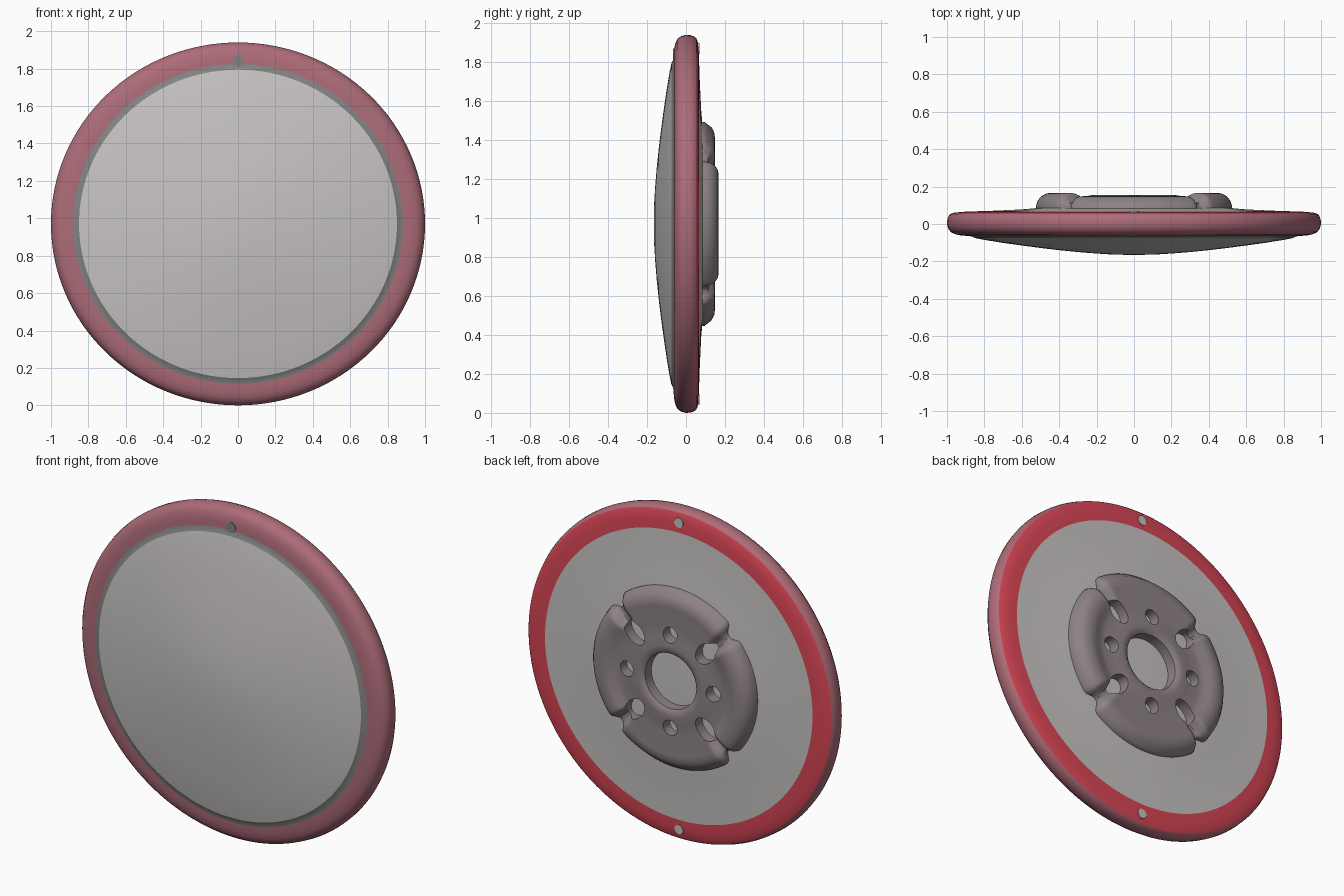
import bpy, bmesh, math
from mathutils import Matrix

if "Cube" in bpy.data.objects:
    bpy.data.objects.remove(bpy.data.objects["Cube"])

CZ, SQ = 0.97, 0.97  # centre height, slight vertical squash


def material(name, rgb):
    m = bpy.data.materials.new(name)
    m.diffuse_color = (*rgb, 1)
    m.use_nodes = True
    m.node_tree.nodes["Principled BSDF"].inputs["Base Color"].default_value = m.diffuse_color
    return m


LIGHT = material("light grey", (0.57, 0.55, 0.54))
DARK = material("dark grey", (0.23, 0.225, 0.225))
PINK = material("dusty pink", (0.42, 0.15, 0.19))
RED = material("red", (0.68, 0.06, 0.09))
MAUVE = material("mauve grey", (0.27, 0.225, 0.235))


def finish(name, bm, mat):
    me = bpy.data.meshes.new(name)
    bm.to_mesh(me)
    bm.free()
    ob = bpy.data.objects.new(name, me)
    bpy.context.collection.objects.link(ob)
    me.materials.append(mat)
    return ob


def smooth(ob, angle=40):
    bpy.ops.object.select_all(action='DESELECT')
    ob.select_set(True)
    bpy.context.view_layer.objects.active = ob
    bpy.ops.object.shade_smooth_by_angle(angle=math.radians(angle))


def lathe(name, profile, mat, steps=128, closed=False, warp=None):
    """Turn (radius, y) points around the y axis."""
    bm = bmesh.new()
    rings = []
    for r, y in profile:
        ring = []
        for k in range(steps):
            a = 2 * math.pi * k / steps
            rr, yy = warp(r, y, a) if warp else (r, y)
            ring.append(bm.verts.new((rr * math.cos(a), yy, CZ + SQ * rr * math.sin(a))))
        rings.append(ring)
    n = len(rings)
    for i in range(n if closed else n - 1):
        p, q = rings[i], rings[(i + 1) % n]
        for k in range(steps):
            j = (k + 1) % steps
            bm.faces.new((p[k], q[k], q[j], p[j]))
    bmesh.ops.remove_doubles(bm, verts=bm.verts, dist=1e-5)
    return finish(name, bm, mat)


def cylinder(name, x, y, z, rx, rz, depth, mat, turn=0):
    """Cylinder along y with an oval section, turned in the disc plane."""
    bm = bmesh.new()
    m = (Matrix.Translation((x, y, z)) @ Matrix.Rotation(-turn, 4, 'Y')
         @ Matrix.Diagonal((rx, 1, rz, 1)) @ Matrix.Rotation(math.pi / 2, 4, 'X'))
    bmesh.ops.create_cone(bm, cap_ends=True, segments=32, radius1=1, radius2=1,
                          depth=depth, matrix=m)
    return finish(name, bm, mat)


# Front dome, groove, rim, back trim and back plate
smooth(lathe("front_dome", [(0, -.165), (.1, -.164), (.2, -.158), (.3, -.15), (.4, -.14),
                            (.5, -.128), (.6, -.115), (.7, -.101), (.8, -.085), (.85, -.075)], LIGHT))
smooth(lathe("front_groove", [(.85, -.075), (.865, -.067), (.882, -.064)], DARK))
smooth(lathe("rim", [(.882, -.064), (.92, -.062), (.955, -.055), (.98, -.043), (.994, -.024),
                     (1, 0), (.998, .025), (.99, .045), (.982, .053)], PINK), 60)
smooth(lathe("back_trim", [(.982, .053), (.965, .06), (.92, .065), (.868, .067)], RED), 60)
smooth(lathe("back_plate", [(.868, .067), (.75, .071), (.6, .078), (.52, .085), (0, .085)], LIGHT))


# Hub: raised ring split into four lobes by diagonal notches
def lobes(r, y, a):
    d = abs((a % (math.pi / 2)) - math.pi / 4)
    t = min(max((d - .02) / .1, 0), 1)
    f = t * t * (3 - 2 * t)
    if r > .37:
        if abs(math.sin(a)) > abs(math.cos(a)):
            r += .015 * f
            if y > .1:
                y -= .018 * f
        if y > .11:
            y = .112 + (y - .112) * f
        if r > .46:
            r = .46 + (r - .46) * (.35 + .65 * f)
    return r, y


hub = lathe("hub", [(.525, .07), (.525, .095), (.515, .125), (.495, .15), (.465, .164),
                    (.43, .167), (.395, .162), (.365, .148), (.33, .144), (.26, .149),
                    (.21, .156), (.18, .153), (.166, .142), (.164, .07)],
            MAUVE, steps=192, closed=True, warp=lobes)

# Bolt holes on the axes, oval slots on the diagonals
for i in range(8):
    a = i * math.pi / 4
    rad, rx, rz = (.28, .045, .045) if i % 2 == 0 else (.325, .075, .052)
    cut = cylinder("hole_cutter", rad * math.cos(a), .13, CZ + SQ * rad * math.sin(a),
                   rx, rz, .3, MAUVE, a)
    cut.hide_render = True
    mod = hub.modifiers.new("hole", 'BOOLEAN')
    mod.operation, mod.solver, mod.object = 'DIFFERENCE', 'EXACT', cut
    bpy.ops.object.select_all(action='DESELECT')
    hub.select_set(True)
    bpy.context.view_layer.objects.active = hub
    bpy.ops.object.modifier_apply(modifier=mod.name)
    bpy.data.objects.remove(cut, do_unlink=True)
smooth(hub, 45)

# Small grey marks: two on the back trim, one at the top of the front groove
for side in (-1, 1):
    cylinder("back_dot", 0, .0655, CZ + side * .9, .028, .028, .008, LIGHT)
cylinder("front_mark", 0, -.0625, CZ + .87, .03, .03, .008, DARK)
